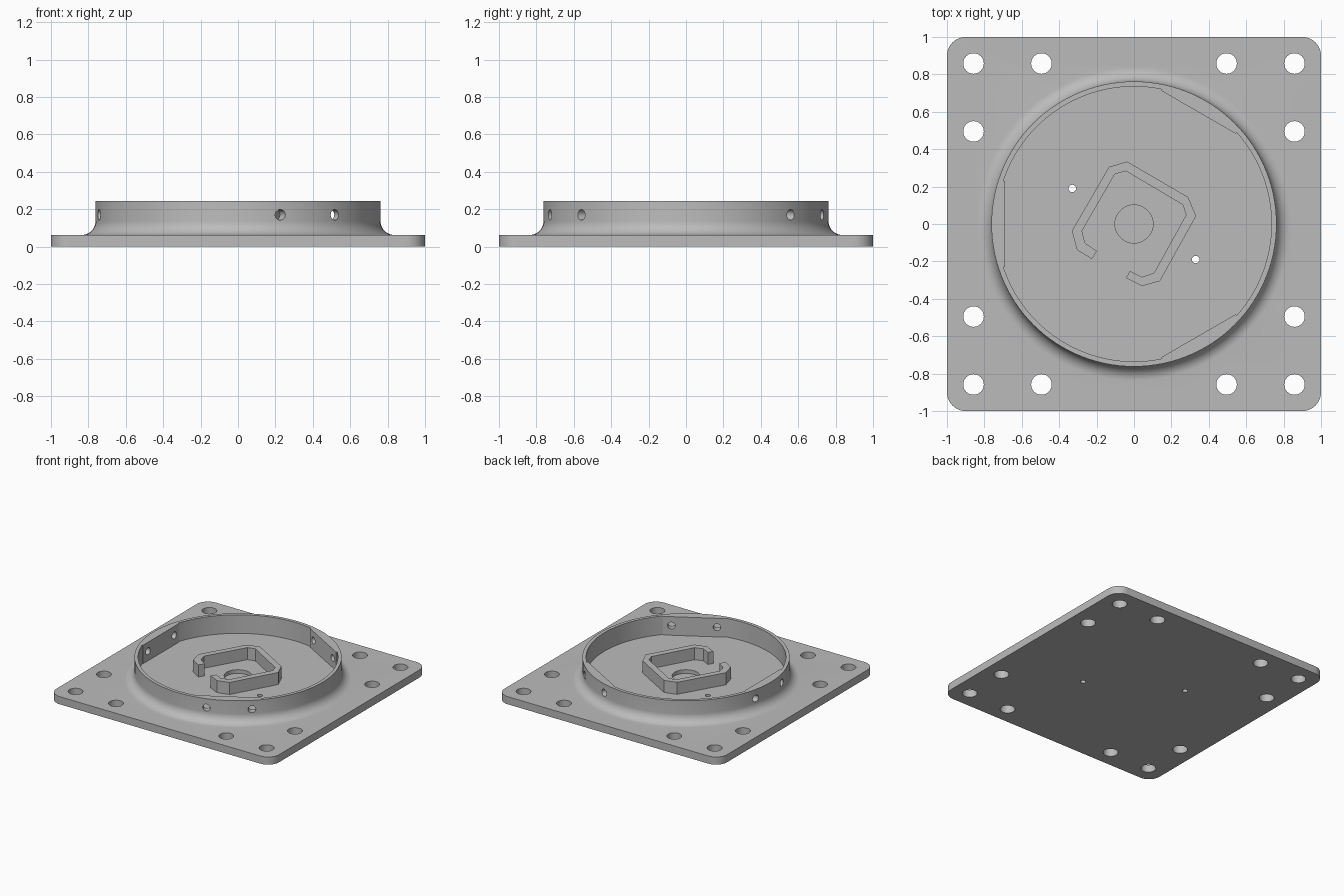
import bpy, bmesh, math
from mathutils import Matrix, Vector

if "Cube" in bpy.data.objects:
    bpy.data.objects.remove(bpy.data.objects["Cube"], do_unlink=True)

PLATE_TOP, FLOOR, RIM_TOP, RAIL_TOP = 0.062, 0.092, 0.243, 0.19
RING_R, CAVITY_R, FLAT_D, FLAT_HALF, FILLET = 0.762, 0.735, 0.69, 0.23, 0.075

grey = bpy.data.materials.new("plain grey")
grey.use_nodes = True
colour = (0.5, 0.5, 0.5, 1)
grey.diffuse_color = colour
grey.node_tree.nodes["Principled BSDF"].inputs["Base Color"].default_value = colour


def finish(bm, name):
    bmesh.ops.recalc_face_normals(bm, faces=bm.faces)
    mesh = bpy.data.meshes.new(name)
    bm.to_mesh(mesh)
    bm.free()
    mesh.materials.append(grey)
    obj = bpy.data.objects.new(name, mesh)
    bpy.context.collection.objects.link(obj)
    return obj


def prism(name, outline, low, high):
    bm = bmesh.new()
    face = bm.faces.new([bm.verts.new((x, y, low)) for x, y in outline])
    ext = bmesh.ops.extrude_face_region(bm, geom=[face])["geom"]
    verts = [v for v in ext if isinstance(v, bmesh.types.BMVert)]
    bmesh.ops.translate(bm, verts=verts, vec=(0, 0, high - low))
    return finish(bm, name)


def arc(cx, cy, r, start, end, steps):
    angles = [math.radians(start + (end - start) * i / steps) for i in range(steps + 1)]
    return [(cx + r * math.cos(a), cy + r * math.sin(a)) for a in angles]


def cylinder(bm, centre, r, depth, turn=Matrix(), sides=32):
    bmesh.ops.create_cone(bm, cap_ends=True, segments=sides, radius1=r, radius2=r,
                          depth=depth, matrix=Matrix.Translation(centre) @ turn)


def combine(base, tool, operation):
    mod = base.modifiers.new(operation, "BOOLEAN")
    mod.operation, mod.solver, mod.object = operation, "EXACT", tool
    bpy.context.view_layer.objects.active = base
    bpy.ops.object.modifier_apply(modifier=mod.name)
    bpy.data.objects.remove(tool, do_unlink=True)


# Square plate with rounded corners
outline = []
for k, (sx, sy) in enumerate([(1, 1), (-1, 1), (-1, -1), (1, -1)]):
    outline += arc(sx * 0.9, sy * 0.9, 0.1, 90 * k, 90 * k + 90, 10)
body = prism("mounting_plate", outline, 0, PLATE_TOP)

# Round hub flaring into the plate
profile = [(0, 0.03), (RING_R + FILLET, 0.03)]
profile += arc(RING_R + FILLET, PLATE_TOP + FILLET, FILLET, 270, 180, 10)
profile += [(RING_R, RIM_TOP), (0, RIM_TOP)]
bm = bmesh.new()
verts = [bm.verts.new((r, 0, z)) for r, z in profile]
edges = [bm.edges.new(pair) for pair in zip(verts, verts[1:])]
bmesh.ops.spin(bm, geom=verts + edges, cent=(0, 0, 0), axis=(0, 0, 1),
               angle=math.tau, steps=120)
bmesh.ops.remove_doubles(bm, verts=bm.verts, dist=0.0005)
combine(body, finish(bm, "hub"), "UNION")

# Cavity: a circle with three flats on its wall
outline = []
edge = math.degrees(math.asin(FLAT_HALF / CAVITY_R))
for mid in (60, 180, 300):
    turn = Matrix.Rotation(math.radians(mid), 2)
    outline += [tuple(turn @ Vector((FLAT_D, s * FLAT_HALF))) for s in (-1, 1)]
    outline += arc(0, 0, CAVITY_R, mid + edge, mid + 120 - edge, 28)
combine(body, prism("cavity", outline, FLOOR, 0.4), "DIFFERENCE")

# Open hooked rail on the cavity floor
rail = [(-0.225, -0.187), (-0.305, -0.139), (-0.332, -0.037), (-0.134, 0.305),
        (-0.037, 0.334), (0.289, 0.144), (0.332, 0.043), (0.139, -0.305),
        (0.043, -0.332), (-0.043, -0.289), (-0.021, -0.251), (0.043, -0.283),
        (0.107, -0.262), (0.278, 0.048), (0.262, 0.102), (-0.043, 0.283),
        (-0.102, 0.267), (-0.278, -0.037), (-0.262, -0.102), (-0.198, -0.144)]
combine(body, prism("hooked_rail", rail, FLOOR - 0.01, RAIL_TOP), "UNION")

# Drilled holes: plate bolts, centre recess, pin holes and rim screws
bm = bmesh.new()
for sx in (-1, 1):
    for sy in (-1, 1):
        for x, y in [(0.858, 0.858), (0.495, 0.858), (0.858, 0.495)]:
            cylinder(bm, (sx * x, sy * y, 0), 0.055, 0.4)
    cylinder(bm, (sx * 0.33, sx * -0.19, 0), 0.02, 0.4, sides=20)
cylinder(bm, (0, 0, 0.162), 0.102, 0.2, sides=48)
for mid in (60, 180, 300):
    turn = Matrix.Rotation(math.radians(mid), 4, "Z")
    for side in (-0.168, 0.168):
        cylinder(bm, turn @ Vector((0.72, side, 0.17)), 0.028, 0.2,
                 turn @ Matrix.Rotation(math.pi / 2, 4, "Y"), 24)
combine(body, finish(bm, "drills"), "DIFFERENCE")

bpy.ops.object.select_all(action="DESELECT")
body.select_set(True)
bpy.context.view_layer.objects.active = body
bpy.ops.object.shade_smooth_by_angle(angle=math.radians(30))
